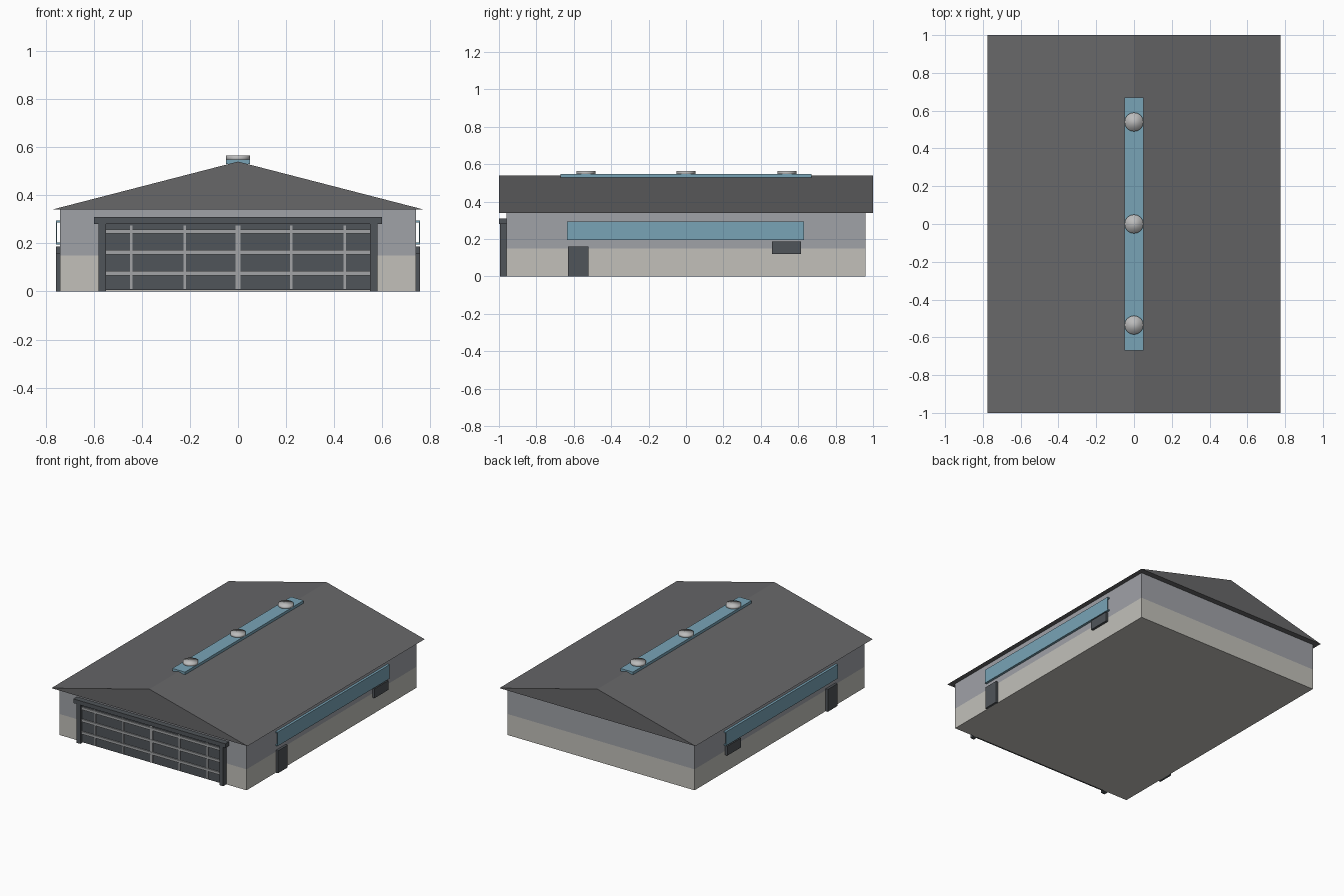
import bpy, bmesh, math

if "Cube" in bpy.data.objects:
    bpy.data.objects.remove(bpy.data.objects["Cube"])

def mat(name, rgb):
    m = bpy.data.materials.new(name)
    m.diffuse_color = (*rgb, 1)
    m.use_nodes = True
    m.node_tree.nodes["Principled BSDF"].inputs["Base Color"].default_value = m.diffuse_color
    return m

PLASTER = mat("beige", (0.54, 0.53, 0.49))
CLADDING = mat("cladding", (0.35, 0.36, 0.39))
ROOF = mat("roof_grey", (0.135, 0.135, 0.14))
DARK = mat("dark_grey", (0.08, 0.09, 0.10))
TRIM = mat("trim_grey", (0.36, 0.37, 0.38))
GLASS = mat("glass_blue", (0.19, 0.37, 0.47))
METAL = mat("metal", (0.5, 0.5, 0.5))

def add_mesh(name, bm, material):
    bmesh.ops.recalc_face_normals(bm, faces=bm.faces)
    me = bpy.data.meshes.new(name)
    bm.to_mesh(me)
    bm.free()
    me.materials.append(material)
    ob = bpy.data.objects.new(name, me)
    bpy.context.collection.objects.link(ob)
    return ob

def box(name, x, y, z, material):
    bm = bmesh.new()
    bmesh.ops.create_cube(bm, size=1)
    for v in bm.verts:
        for i, (lo, hi) in enumerate((x, y, z)):
            v.co[i] = hi if v.co[i] > 0 else lo
    return add_mesh(name, bm, material)

def prism(name, profile, y0, y1, material):
    bm = bmesh.new()
    f = bm.faces.new([bm.verts.new((x, y0, z)) for x, z in profile])
    ext = bmesh.ops.extrude_face_region(bm, geom=[f])["geom"]
    for v in ext:
        if isinstance(v, bmesh.types.BMVert):
            v.co.y = y1
    if not any(len(g.verts) == len(profile) and g.calc_center_median().y == y0 for g in bm.faces):
        bm.faces.new([v for v in bm.verts if v.co.y == y0])
    return add_mesh(name, bm, material)

# Walls: plaster base and grey cladding
box("lower_wall", (-0.74, 0.74), (-0.96, 0.96), (0, 0.15), PLASTER)
box("upper_wall", (-0.74, 0.74), (-0.96, 0.96), (0.15, 0.34), CLADDING)

# Gabled roof and ridge skylight
prism("roof", [(-0.775, 0.34), (0.775, 0.34), (0, 0.54)], -1, 1, ROOF)
box("ridge_skylight", (-0.05, 0.05), (-0.67, 0.67), (0.53, 0.549), GLASS)

# Round roof vents: flared collar with a flat cap
for y in (-0.535, 0, 0.54):
    bm = bmesh.new()
    n = 16
    rings = [[bm.verts.new((r * math.cos(2 * math.pi * i / n),
                            y + r * math.sin(2 * math.pi * i / n), z))
              for i in range(n)]
             for r, z in ((0.035, 0.535), (0.05, 0.548), (0.05, 0.565))]
    for a, b in zip(rings, rings[1:]):
        for i in range(n):
            bm.faces.new((a[i], a[(i + 1) % n], b[(i + 1) % n], b[i]))
    bm.faces.new(rings[0])
    bm.faces.new(rings[-1])
    for f in bm.faces:
        f.smooth = True
    add_mesh("roof_vent", bm, METAL)

# Garage door: frame, panel and glazing bars
box("garage_header", (-0.6, 0.6), (-1, -0.96), (0.28, 0.31), DARK)
for s in (-1, 1):
    x = sorted((s * 0.55, s * 0.58))
    box("garage_post", x, (-0.995, -0.96), (0, 0.28), DARK)
box("garage_door", (-0.55, 0.55), (-0.975, -0.96), (0.005, 0.28), DARK)
for z in (0.075, 0.163, 0.249):
    box("door_rail", (-0.55, 0.55), (-0.983, -0.975), (z - 0.009, z + 0.009), TRIM)
for i in range(-2, 3):
    w = 0.01 if i == 0 else 0.005
    box("door_mullion", (i * 0.222 - w, i * 0.222 + w), (-0.981, -0.975), (0.01, 0.275), TRIM)

# Side walls: strip window, door and wall unit, mirrored
for s in (-1, 1):
    def side(name, x, y, z, material):
        box(name, sorted((s * x[0], s * x[1])), y, z, material)
    side("strip_window", (0.753, 0.757), (-0.635, 0.63), (0.195, 0.295), GLASS)
    for z in (0.195, 0.287):
        side("window_ledge", (0.74, 0.756), (-0.635, 0.63), (z, z + 0.008), GLASS)
    side("side_door", (0.74, 0.757), (-0.63, -0.52), (0, 0.16), DARK)
    side("wall_unit", (0.74, 0.757), (0.46, 0.615), (0.12, 0.187), DARK)
